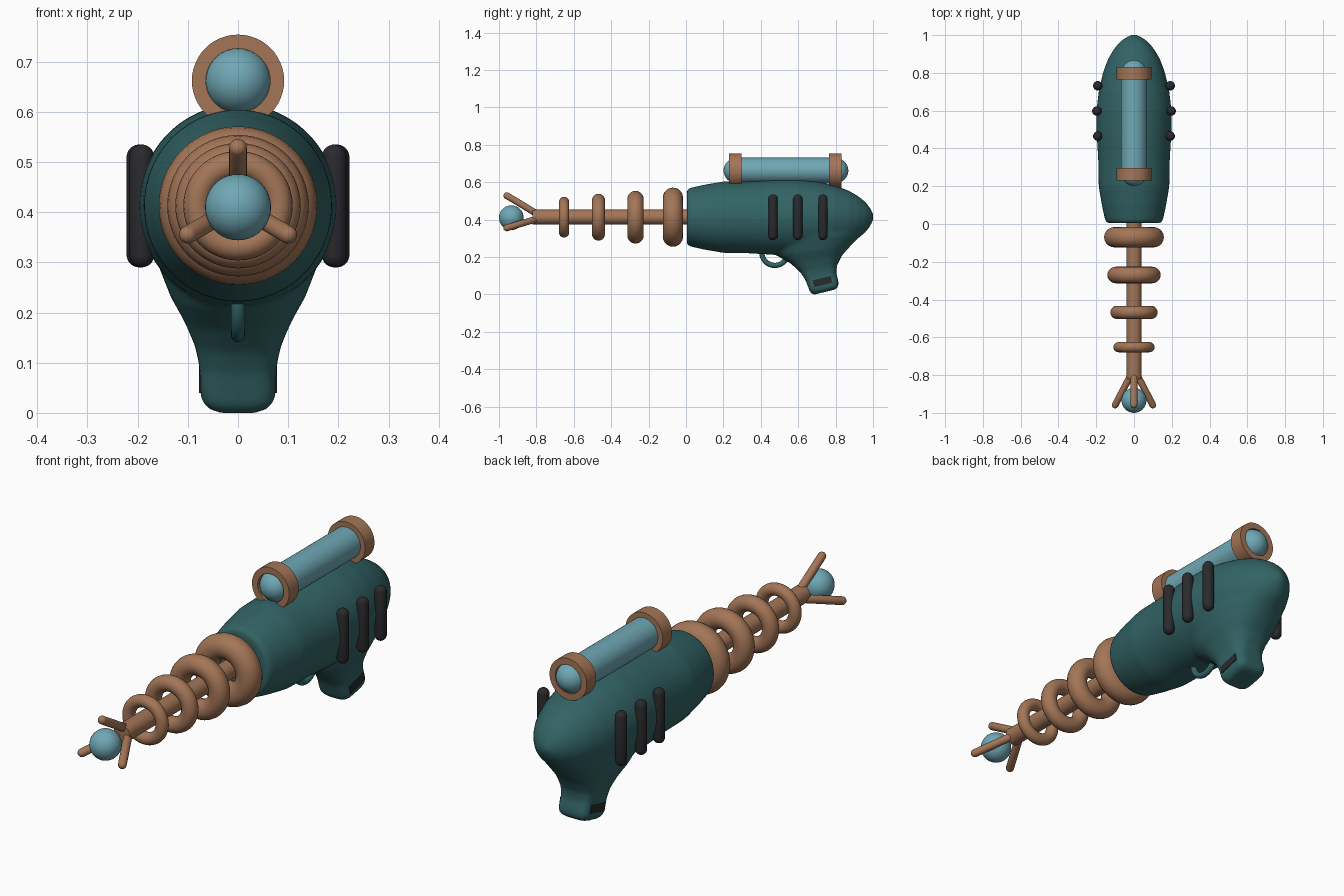
import bpy, bmesh
from math import pi, sin, cos, radians
from mathutils import Vector, Matrix

if "Cube" in bpy.data.objects:
    bpy.data.objects.remove(bpy.data.objects["Cube"])

AXIS = 0.413   # height of the barrel axis
TUBE = 0.662   # height of the glass tube axis


def material(name, rgb):
    m = bpy.data.materials.new(name)
    m.diffuse_color = (*rgb, 1)
    m.use_nodes = True
    m.node_tree.nodes["Principled BSDF"].inputs["Base Color"].default_value = m.diffuse_color
    return m


TEAL = material("teal", (0.032, 0.125, 0.13))
COPPER = material("copper", (0.37, 0.18, 0.095))
GLASS = material("pale_blue", (0.16, 0.39, 0.46))
DARK = material("charcoal", (0.023, 0.022, 0.025))


def finish(bm, name, mat, angle=35):
    bmesh.ops.recalc_face_normals(bm, faces=bm.faces)
    me = bpy.data.meshes.new(name)
    bm.to_mesh(me)
    bm.free()
    me.materials.append(mat)
    ob = bpy.data.objects.new(name, me)
    bpy.context.collection.objects.link(ob)
    bpy.ops.object.select_all(action='DESELECT')
    ob.select_set(True)
    bpy.context.view_layer.objects.active = ob
    bpy.ops.object.shade_smooth_by_angle(angle=radians(angle))
    return ob


def bridge(bm, rings, closed=False):
    n = len(rings[0])
    for k in range(len(rings) if closed else len(rings) - 1):
        a, b = rings[k], rings[(k + 1) % len(rings)]
        for i in range(n):
            j = (i + 1) % n
            bm.faces.new((a[i], a[j], b[j], b[i]))
    if not closed:
        bm.faces.new(rings[0])
        bm.faces.new(rings[-1])


def loft(bm, sections, n=48):
    # section: centre, two half-axis vectors, superellipse exponent
    rings = []
    for c, u, v, e in sections:
        ring = []
        for i in range(n):
            s, t = cos(2 * pi * i / n), sin(2 * pi * i / n)
            p = abs(s) ** (2 / e) * (1 if s > 0 else -1)
            q = abs(t) ** (2 / e) * (1 if t > 0 else -1)
            ring.append(bm.verts.new(c + u * p + v * q))
        rings.append(ring)
    bridge(bm, rings)


def lathe(name, mat, profile, z, n=48, closed=False):
    # revolve (y, radius) points round a line parallel to y
    bm = bmesh.new()
    rings = [[bm.verts.new((r * cos(2 * pi * i / n), y, z + r * sin(2 * pi * i / n)))
              for i in range(n)] for y, r in profile]
    bridge(bm, rings, closed)
    return finish(bm, name, mat)


def ball(name, mat, loc, r):
    bm = bmesh.new()
    bmesh.ops.create_uvsphere(bm, u_segments=32, v_segments=20, radius=r,
                              matrix=Matrix.Translation(loc))
    return finish(bm, name, mat)


def capsule(name, mat, a, b, r):
    a, b = Vector(a), Vector(b)
    half = (b - a).length / 2
    bm = bmesh.new()
    bmesh.ops.create_uvsphere(bm, u_segments=20, v_segments=13, radius=r)
    for v in bm.verts:
        v.co.z += half if v.co.z > 0 else -half
    rot = (b - a).to_track_quat('Z', 'Y').to_matrix().to_4x4()
    bm.transform(Matrix.Translation((a + b) / 2) @ rot)
    return finish(bm, name, mat)


# Body shell and grip, fused into one smooth form
bm = bmesh.new()
hull = [(0.005, .145), (0.02, .156), (0.1, .174), (0.2, .191), (0.33, .193), (0.48, .202),
        (0.6, .203), (0.7, .191), (0.8, .168), (0.87, .142), (0.92, .113), (0.96, .081),
        (0.985, .048), (1.0, .018), (1.004, .004)]
loft(bm, [(Vector((0, y, 0.413)), Vector((r * .98, 0, 0)), Vector((0, 0, r)), 2)
          for y, r in hull])
# grip stations: front y, z, back y, z, half width, exponent
grip = [(.32, .40, .975, .40, .175, 2), (.40, .28, .945, .325, .162, 2),
        (.49, .205, .885, .265, .135, 2.2), (.56, .165, .835, .21, .108, 2.5),
        (.61, .12, .807, .155, .086, 3), (.637, .08, .803, .115, .077, 4),
        (.655, .035, .816, .065, .076, 5), (.662, .015, .815, .042, .072, 5),
        (.68, -.002, .797, .026, .056, 4)]
loft(bm, [(Vector((0, (a + c) / 2, (b + d) / 2)), Vector((w, 0, 0)),
           Vector((0, (c - a) / 2, (d - b) / 2)), e) for a, b, c, d, w, e in grip])
body = finish(bm, "body_and_grip", TEAL)
rm = body.modifiers.new("fuse", 'REMESH')
rm.mode = 'VOXEL'
rm.voxel_size = 0.009
rm.use_smooth_shade = True
sm = body.modifiers.new("blend", 'SMOOTH')
sm.factor = 0.5
sm.iterations = 8

# Trigger guard: lower half loop under the body
bm = bmesh.new()
sections = []
for k in range(25):
    t = pi + pi * k / 24
    d = Vector((0, cos(t), sin(t)))
    sections.append((Vector((0, .475, .225)) + d * .07, Vector((.014, 0, 0)), d * .014, 2))
loft(bm, sections, 16)
finish(bm, "trigger_guard", TEAL)

# Barrel rod and its shrinking rings
lathe("barrel_rod", COPPER, [(0.03, .04), (-.82, .04)], AXIS, 32)
for k, (y, outer, r) in enumerate([(-.07, .158, .054), (-.27, .141, .044),
                                   (-.468, .125, .035), (-.652, .109, .027)]):
    prof = [(y + r * sin(2 * pi * i / 20), outer - r + r * cos(2 * pi * i / 20))
            for i in range(20)]
    lathe(f"barrel_ring_{k + 1}", COPPER, prof, AXIS, 56, True)

# Muzzle prongs and the ball between them
for k in range(3):
    t = radians(90 + 120 * k)
    d = Vector((cos(t), 0, sin(t)))
    base = Vector((0, 0, AXIS))
    capsule(f"muzzle_prong_{k + 1}", COPPER, base + d * .02 + Vector((0, -.80, 0)),
            base + d * .115 + Vector((0, -.958, 0)), .018)
ball("muzzle_ball", GLASS, (0, -.934, AXIS - .003), .066)

# Glass tube on top with ball ends and copper bands
lathe("top_tube", GLASS, [(.25, .069), (.815, .069)], TUBE, 40)
for tag, y, band in (("front", .267, .263), ("back", .802, .798)):
    ball(f"tube_end_{tag}", GLASS, (0, y, TUBE), .066)
    a, b = band - .033, band + .033
    lathe(f"tube_band_{tag}", COPPER, [(a, .064), (a, .092), (b, .092), (b, .064)],
          TUBE, 48, True)

# Side ribs and grip pads on both sides
for side, s in (("right", 1), ("left", -1)):
    for k, (y, x) in enumerate([(.465, .192), (.598, .197), (.732, .192)]):
        capsule(f"side_rib_{side}_{k + 1}", DARK, (s * x, y, .315), (s * x, y, .51), .025)
    bm = bmesh.new()
    bmesh.ops.create_cube(bm, size=1, matrix=Matrix.Translation((s * .066, .73, .069))
                          @ Matrix.Rotation(radians(14), 4, 'X')
                          @ Matrix.Diagonal((.024, .112, .048, 1)))
    bmesh.ops.bevel(bm, geom=bm.edges[:], offset=.006, segments=2, affect='EDGES')
    finish(bm, f"grip_pad_{side}", DARK)
